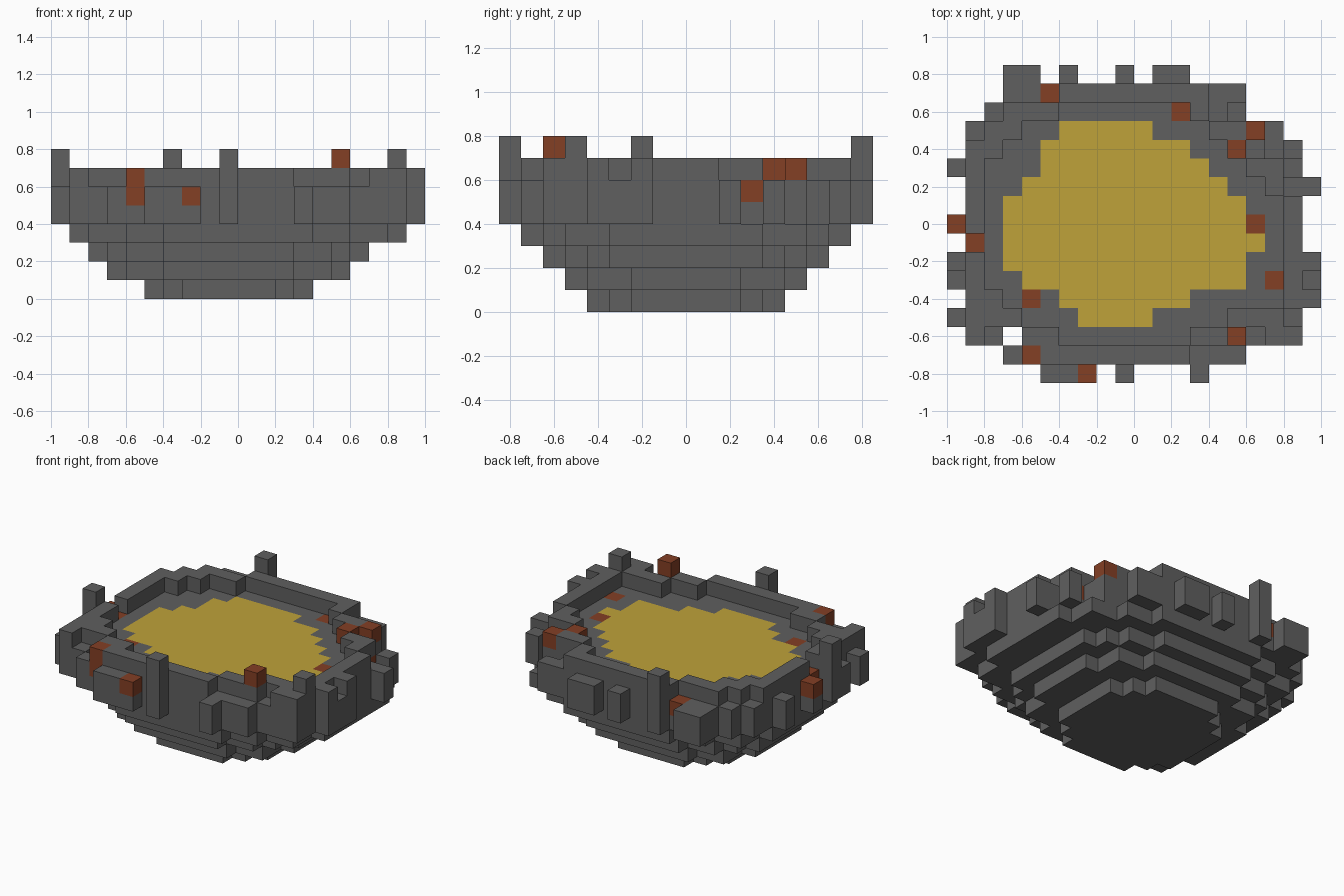
import bpy
import bmesh
from mathutils import Vector

if "Cube" in bpy.data.objects:
    bpy.data.objects.remove(bpy.data.objects["Cube"], do_unlink=True)

CELL = 0.1

# Plan of the top, back row first:
# . empty, f floor, y sand, o rust floor, w wall, p post,
# O rust wall, B tall rust wall, P rust-topped post, c wall on a rust block
PLAN = [
    "...ff.p..f.ff.......",
    "...ffowwwwwwwwff....",
    "..fwwwffffffowf.....",
    ".fwwffyyyyyfffwwO...",
    ".wwffyyyyyyyyffOf.f.",
    "fwfffyyyyyyyyyffwc..",
    ".wffyyyyyyyyyyyffwff",
    ".wfyyyyyyyyyyyyyffw.",
    "owfyyyyyyyyyyyyyofw.",
    ".ofyyyyyyyyyyyyyyfw.",
    "pwfyyyyyyyyyyyyyffww",
    "fwffyyyyyyyyyyyyfowf",
    ".wwfofyyyyyyyfffffww",
    "fwwwfffyyyyffffwwwp.",
    ".wf.wwfffffffwwPfww.",
    "...fBwwwwwwwwfff....",
    ".....ffo.p...f......",
]

# Blocks from floor level upwards, per plan letter (s stone, r rust, y sand)
STACK = {"f": "s", "y": "y", "o": "r", "w": "ss", "p": "sss",
         "O": "sr", "B": "rr", "P": "ssr", "c": "rs"}

# Stepped underside: centre x, half width, half depth of each tier
TIERS = [(-0.05, 0.45, 0.45), (-0.05, 0.65, 0.55),
         (-0.05, 0.75, 0.65), (0.0, 0.9, 0.75)]


def make_material(name, rgb):
    mat = bpy.data.materials.new(name)
    mat.use_nodes = True
    mat.diffuse_color = (*rgb, 1)
    bsdf = next(n for n in mat.node_tree.nodes if n.type == "BSDF_PRINCIPLED")
    bsdf.inputs["Base Color"].default_value = (*rgb, 1)
    bsdf.inputs["Roughness"].default_value = 0.9
    return mat


MATERIALS = {
    "s": make_material("dark_stone", (0.115, 0.115, 0.115)),
    "r": make_material("rust", (0.23, 0.05, 0.018)),
    "y": make_material("sand", (0.52, 0.36, 0.042)),
}


def centre(cell):
    """Middle of a block, with row 0 at the back."""
    i, j, k = cell
    return Vector(((i - 9.5) * CELL, (8 - j) * CELL, (k + 0.5) * CELL))


# Fill the block grid
blocks = {}
for j, row in enumerate(PLAN):
    for i, letter in enumerate(row):
        for k, (cx, a, b) in enumerate(TIERS):
            p = centre((i, j, k))
            if (abs(p.x - cx) / a) ** 2.5 + (abs(p.y) / b) ** 2.5 <= 1:
                blocks[i, j, k] = "s"
        if letter != ".":
            blocks[i, j, 4] = "s"
            for n, kind in enumerate(STACK[letter]):
                blocks[i, j, 5 + n] = kind


def build(name, kind, low, high):
    """One object holding the exposed faces of the chosen blocks."""
    bm = bmesh.new()
    for cell, block_kind in blocks.items():
        if block_kind != kind or not low <= cell[2] < high:
            continue
        mid = centre(cell)
        for axis in range(3):
            for sign in (-1, 1):
                beside = list(cell)
                beside[axis] += -sign if axis == 1 else sign
                if tuple(beside) in blocks:
                    continue
                out = Vector()
                out[axis] = sign * CELL / 2
                u, v = Vector(), Vector()
                u[(axis + 1) % 3] = CELL / 2
                v[(axis + 2) % 3] = CELL / 2 * sign
                corners = (-u - v, u - v, u + v, -u + v)
                bm.faces.new([bm.verts.new(mid + out + c) for c in corners])
    bmesh.ops.remove_doubles(bm, verts=bm.verts[:], dist=0.001)
    mesh = bpy.data.meshes.new(name)
    bm.to_mesh(mesh)
    bm.free()
    mesh.materials.append(MATERIALS[kind])
    bpy.context.collection.objects.link(bpy.data.objects.new(name, mesh))


# Stone bowl, rim and posts, rust blocks and sand floor
build("stone_bowl", "s", 0, 6)
build("stone_rim", "s", 6, 9)
build("rust_blocks", "r", 0, 9)
build("sand_floor", "y", 0, 9)
